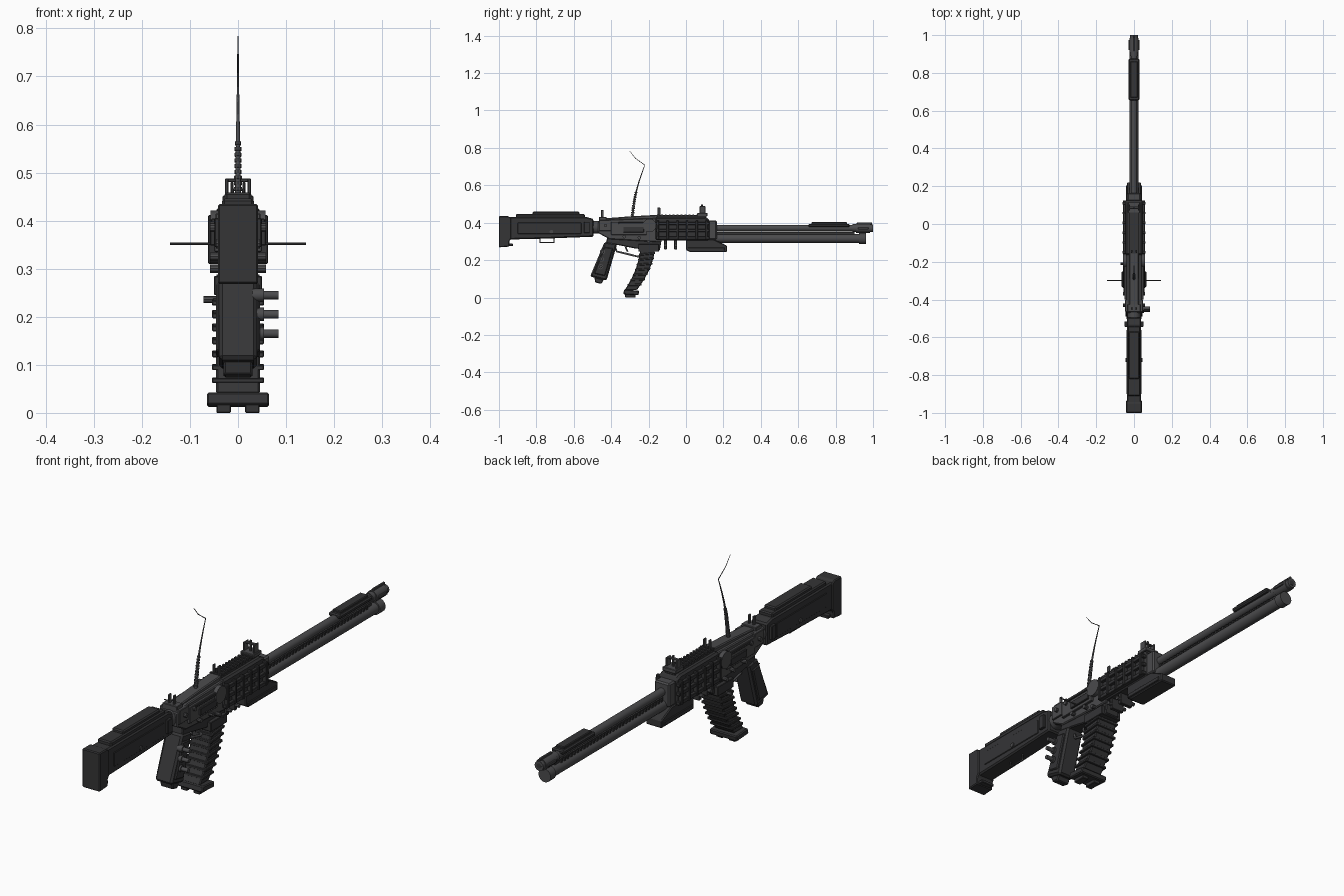
import bpy, bmesh, math
from mathutils import Vector


def material(name, v):
    m = bpy.data.materials.new(name)
    m.diffuse_color = (v, v, v * 1.05, 1)
    return m


DARK, STEEL = material("dark_polymer", 0.035), material("gunmetal", 0.07)


def finish(name, bm, mat, bevel=0):
    bmesh.ops.recalc_face_normals(bm, faces=bm.faces)
    me = bpy.data.meshes.new(name)
    bm.to_mesh(me)
    bm.free()
    ob = bpy.data.objects.new(name, me)
    bpy.context.collection.objects.link(ob)
    me.materials.append(mat)
    if bevel:
        b = ob.modifiers.new("bevel", 'BEVEL')
        b.width, b.segments, b.limit_method = bevel, 1, 'ANGLE'
    return ob


def prism(name, pts, x0, x1, mat=DARK, bevel=0.004):
    """Side profile of (y, z) points, extruded from x0 to x1."""
    bm = bmesh.new()
    f = bm.faces.new([bm.verts.new((x0, y, z)) for y, z in pts])
    g = bmesh.ops.extrude_face_region(bm, geom=[f])["geom"]
    bmesh.ops.translate(bm, vec=(x1 - x0, 0, 0), verts=[v for v in g if isinstance(v, bmesh.types.BMVert)])
    return finish(name, bm, mat, bevel)


def box(name, x, y, z, mat=DARK, bevel=0.002):
    return prism(name, [(y[0], z[0]), (y[1], z[0]), (y[1], z[1]), (y[0], z[1])], x[0], x[1], mat, bevel)


def pair(name, x, y, z, mat=DARK, bevel=0.002):
    box(name + "_right", x, y, z, mat, bevel)
    box(name + "_left", (-x[1], -x[0]), y, z, mat, bevel)


def rod(name, a, b, r, mat=STEEL, sides=20, r2=None):
    a, b = Vector(a), Vector(b)
    bm = bmesh.new()
    bmesh.ops.create_cone(bm, cap_ends=True, segments=sides, radius1=r,
                          radius2=r if r2 is None else r2, depth=(b - a).length)
    bmesh.ops.rotate(bm, matrix=Vector((0, 0, 1)).rotation_difference(b - a).to_matrix(), verts=bm.verts)
    bmesh.ops.translate(bm, vec=(a + b) / 2, verts=bm.verts)
    ob = finish(name, bm, mat)
    bpy.context.view_layer.objects.active = ob
    ob.select_set(True)
    bpy.ops.object.shade_smooth_by_angle(angle=math.radians(35))
    ob.select_set(False)
    return ob


def wire(name, pts, r, mat=STEEL, radii=None):
    cu = bpy.data.curves.new(name, 'CURVE')
    cu.dimensions, cu.bevel_depth, cu.bevel_resolution, cu.use_fill_caps = '3D', r, 1, True
    s = cu.splines.new('POLY')
    s.points.add(len(pts) - 1)
    for i, p in enumerate(pts):
        s.points[i].co = (*p, 1)
        s.points[i].radius = radii[i] if radii else 1
    ob = bpy.data.objects.new(name, cu)
    bpy.context.collection.objects.link(ob)
    cu.materials.append(mat)


# Stock with butt plate, cheek rest and sling loop
prism("stock", [(-0.95, 0.31), (-0.75, 0.315), (-0.495, 0.325), (-0.495, 0.42), (-0.53, 0.43), (-0.95, 0.43)],
      -0.038, 0.038, bevel=0.006)
prism("butt_plate", [(-1, 0.268), (-0.945, 0.272), (-0.945, 0.30), (-0.935, 0.315), (-0.935, 0.425),
                     (-0.95, 0.435), (-1, 0.435)], -0.042, 0.042, bevel=0.004)
box("butt_toe", (-0.03, 0.03), (-0.99, -0.925), (0.275, 0.288))
box("cheek_rest_base", (-0.033, 0.033), (-0.91, -0.54), (0.425, 0.446), bevel=0.005)
box("cheek_rest_pad", (-0.028, 0.028), (-0.82, -0.57), (0.44, 0.459), bevel=0.005)
pair("stock_side_panel", (0.036, 0.041), (-0.90, -0.56), (0.34, 0.40))
rod("stock_cross_pin", (-0.046, -0.72, 0.352), (0.046, -0.72, 0.352), 0.01, sides=10)
wire("sling_loop", [(0, -0.78, 0.32), (0, -0.78, 0.293), (0, -0.705, 0.293), (0, -0.705, 0.32)], 0.004)
rod("stock_neck", (0, -0.51, 0.375), (0, -0.44, 0.375), 0.034)
box("stock_collar", (-0.049, 0.049), (-0.545, -0.515), (0.345, 0.405))

# Receiver
prism("receiver", [(-0.47, 0.345), (-0.41, 0.312), (-0.13, 0.295), (-0.13, 0.425), (-0.40, 0.418), (-0.47, 0.405)],
      -0.04, 0.04, STEEL)
prism("top_cover", [(-0.45, 0.405), (-0.15, 0.42), (-0.15, 0.442), (-0.30, 0.434), (-0.45, 0.422)], -0.026, 0.026, STEEL)
prism("lower_receiver", [(-0.43, 0.285), (-0.36, 0.28), (-0.27, 0.262), (-0.14, 0.25), (-0.13, 0.31), (-0.42, 0.325)],
      -0.034, 0.034)
box("rear_block", (-0.047, 0.047), (-0.465, -0.40), (0.355, 0.415), STEEL)
pair("receiver_side_plate", (0.038, 0.05), (-0.40, -0.21), (0.335, 0.405), STEEL)
pair("ejection_cover", (0.048, 0.058), (-0.335, -0.225), (0.348, 0.378))
pair("receiver_side_rail", (0.038, 0.056), (-0.36, -0.18), (0.392, 0.404))
for y, z in [(-0.37, 0.39), (-0.43, 0.385), (-0.25, 0.32), (-0.33, 0.325), (-0.20, 0.30)]:
    rod("receiver_pin", (-0.058, y, z), (0.058, y, z), 0.009, sides=10)
rod("feed_drum", (-0.057, -0.195, 0.385), (0.057, -0.195, 0.385), 0.036)
rod("cross_bar", (-0.142, -0.30, 0.352), (0.142, -0.30, 0.352), 0.0025, sides=8)
box("rear_sight_base", (-0.035, 0.035), (-0.465, -0.425), (0.41, 0.43), STEEL)
pair("rear_sight_ear", (0.008, 0.015), (-0.455, -0.44), (0.42, 0.468), STEEL)

# Handguard: core, rails and upright ribs
prism("handguard_core", [(-0.165, 0.305), (0.125, 0.305), (0.125, 0.42), (0.10, 0.43), (-0.165, 0.43)],
      -0.045, 0.045, bevel=0.008)
for z in (0.318, 0.358, 0.396):
    pair("handguard_rail", (0.04, 0.058), (-0.16, 0.125), (z - 0.008, z + 0.008))
for i in range(6):
    y = -0.15 + i * 0.052
    pair("handguard_rib", (0.04, 0.062), (y - 0.006, y + 0.006), (0.31, 0.412))
box("handguard_top_rail", (-0.025, 0.025), (-0.165, 0.11), (0.425, 0.44))
for i in range(12):
    y = -0.15 + i * 0.021
    box("top_rail_tooth", (-0.027, 0.027), (y - 0.005, y + 0.005), (0.436, 0.445), bevel=0)
box("barrel_block", (-0.036, 0.036), (0.12, 0.165), (0.31, 0.412), STEEL, 0.006)
prism("fore_grip", [(0.0, 0.255), (0.02, 0.243), (0.22, 0.243), (0.22, 0.277), (0.15, 0.31), (0.0, 0.315)], -0.038, 0.038)
box("fore_grip_plate", (-0.043, 0.043), (0.01, 0.205), (0.25, 0.268))
for y in (-0.11, -0.055):
    box("underside_lug", (-0.03, 0.03), (y - 0.008, y + 0.008), (0.258, 0.31))
    rod("lug_bolt", (-0.045, y, 0.28), (0.045, y, 0.28), 0.008, sides=8)

# Front sight and forward post on the handguard
box("front_sight_base", (-0.032, 0.032), (0.06, 0.115), (0.435, 0.452), STEEL)
pair("front_sight_ear", (0.02, 0.027), (0.072, 0.103), (0.445, 0.488), STEEL)
box("front_sight_bridge", (-0.027, 0.027), (0.08, 0.093), (0.48, 0.488), STEEL)
rod("front_sight_post", (0, 0.086, 0.45), (0, 0.086, 0.497), 0.005, sides=8)
pair("middle_sight_ear", (0.009, 0.016), (-0.153, -0.137), (0.435, 0.48), STEEL)

# Barrel, under tube and the toothed strip between them
rod("barrel", (0, 0.12, 0.371), (0, 0.95, 0.371), 0.017)
rod("under_tube", (0, 0.12, 0.315), (0, 0.95, 0.315), 0.0235)
rod("under_tube_cap", (0, 0.925, 0.315), (0, 0.962, 0.315), 0.029)
box("gap_strip", (-0.006, 0.006), (0.16, 0.90), (0.334, 0.349), DARK, 0)
for i in range(32):
    y = 0.18 + i * 0.022
    box("gap_tooth", (-0.013, 0.013), (y - 0.005, y + 0.005), (0.336, 0.346), DARK, 0)
box("muzzle_rail", (-0.029, 0.029), (0.655, 0.875), (0.376, 0.394), DARK, 0.005)
box("muzzle_rail_top", (-0.02, 0.02), (0.67, 0.86), (0.39, 0.403), DARK, 0.003)
rod("muzzle_collar", (0, 0.89, 0.371), (0, 0.915, 0.371), 0.021)
rod("muzzle_brake", (0, 0.91, 0.37), (0, 0.985, 0.37), 0.025, sides=12)
rod("muzzle_tip", (0, 0.975, 0.37), (0, 1.0, 0.37), 0.021, sides=12)
rod("muzzle_bore", (0, 0.98, 0.37), (0, 1.0005, 0.37), 0.011, DARK)
box("muzzle_fin", (-0.005, 0.005), (0.915, 0.995), (0.39, 0.402), STEEL)
pair("muzzle_side_fin", (0.02, 0.029), (0.92, 0.975), (0.364, 0.376), STEEL)

# Pistol grip with side pegs
prism("pistol_grip", [(-0.435, 0.298), (-0.368, 0.288), (-0.425, 0.09), (-0.513, 0.112)], -0.04, 0.04, bevel=0.008)
prism("grip_side_panel", [(-0.437, 0.27), (-0.39, 0.263), (-0.433, 0.115), (-0.492, 0.128)], -0.046, 0.046)
prism("grip_foot", [(-0.49, 0.11), (-0.44, 0.095), (-0.452, 0.073), (-0.485, 0.08)], -0.03, 0.03)
for z, y in ((0.165, -0.456), (0.205, -0.452), (0.245, -0.446)):
    rod("grip_peg", (0.03, y, z), (0.084, y, z), 0.009, sides=12)
    rod("grip_peg_collar", (0.03, y, z), (0.054, y, z), 0.014, sides=12)

# Trigger and its guard
wire("trigger_guard", [(0, -0.385, 0.285), (0, -0.37, 0.246), (0, -0.31, 0.232), (0, -0.255, 0.218), (0, -0.235, 0.24)],
     0.006)
wire("trigger", [(0, -0.315, 0.285), (0, -0.322, 0.265), (0, -0.312, 0.245)], 0.005)

# Curved magazine: an arc of rear and front edges with raised side ribs
N = 8
path = []
for i in range(N + 1):
    t = i / N
    z = 0.265 - 0.225 * t
    path.append((-0.245 - 0.02 * t - 0.063 * t * t, -0.165 - 0.02 * t - 0.078 * t * t, z - 0.01 * (1 - t), z))
prism("magazine", [(p[0], p[2]) for p in path] + [(p[1], p[3]) for p in reversed(path)], -0.046, 0.046)
for i in range(1, N):
    a, b, za, zb = path[i]
    prism("magazine_rib", [(a - 0.003, za - 0.005), (b + 0.003, zb - 0.005), (b + 0.004, zb + 0.006),
                           (a - 0.002, za + 0.006)], -0.054, 0.054, bevel=0.002)
box("magazine_well", (-0.05, 0.05), (-0.255, -0.145), (0.245, 0.285))
prism("magazine_foot", [(-0.336, 0.017), (-0.254, 0.012), (-0.25, 0.036), (-0.33, 0.043)], -0.065, 0.065)
pair("magazine_foot_pad", (0.015, 0.045), (-0.325, -0.27), (0.0, 0.02))
rod("magazine_catch", (-0.072, -0.21, 0.236), (0, -0.21, 0.236), 0.007, sides=8)

# Whip antenna: tapering stem with rings, and a thin bent tip
base, bend = Vector((0, -0.288, 0.425)), Vector((0, -0.22, 0.708))


def stem(t):
    p = base.lerp(bend, t)
    p.y -= 0.012 * math.sin(math.pi * t)
    return p


ts = [i / 10 for i in range(11)]
wire("antenna_stem", [stem(t) for t in ts], 0.007, radii=[1 - 0.75 * t for t in ts])
for i in range(11):
    t = 0.06 + i * 0.042
    d = (stem(t + 0.01) - stem(t)).normalized() * 0.0035
    rod("antenna_ring", stem(t) - d, stem(t) + d, 0.0095 - 0.005 * t, sides=10)
wire("antenna_tip", [bend, Vector((0, -0.27, 0.744)), Vector((0, -0.302, 0.784))], 0.002, radii=[1, 0.8, 0.5])
